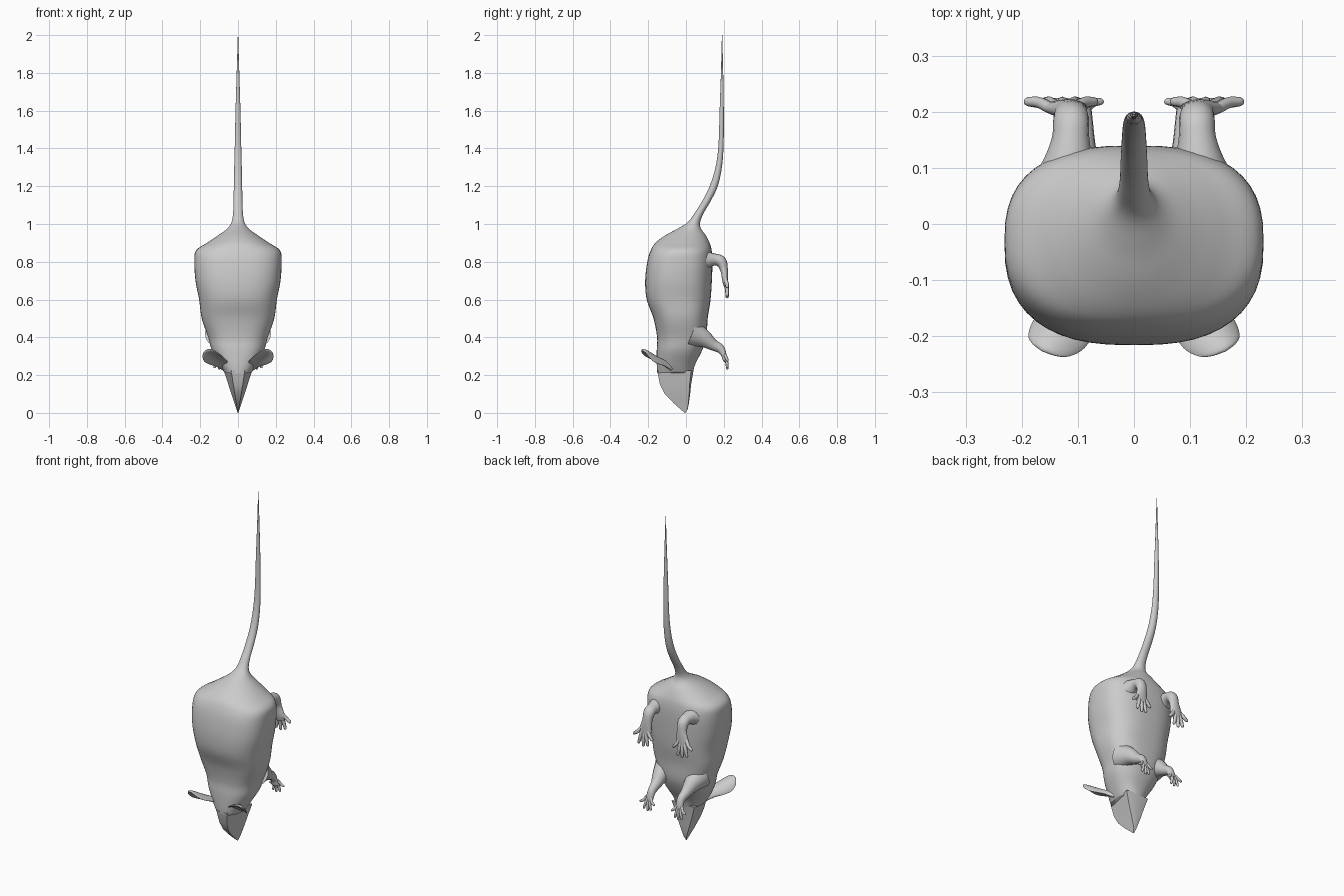
import bpy, bmesh, math
from mathutils import Vector

if "Cube" in bpy.data.objects:
    bpy.data.objects.remove(bpy.data.objects["Cube"])


def skin(name, rings, angle=60):
    """Bridge equal-length rings of points into a capped mesh."""
    bm = bmesh.new()
    vr = [[bm.verts.new(p) for p in r] for r in rings]
    n = len(vr[0])
    for a, b in zip(vr, vr[1:]):
        for i in range(n):
            bm.faces.new((a[i], a[(i + 1) % n], b[(i + 1) % n], b[i]))
    bm.faces.new(vr[0][::-1])
    bm.faces.new(vr[-1])
    bmesh.ops.recalc_face_normals(bm, faces=bm.faces)
    me = bpy.data.meshes.new(name)
    bm.to_mesh(me)
    bm.free()
    ob = bpy.data.objects.new(name, me)
    bpy.context.collection.objects.link(ob)
    for o in bpy.context.selected_objects:
        o.select_set(False)
    ob.select_set(True)
    bpy.context.view_layer.objects.active = ob
    if angle:
        bpy.ops.object.shade_smooth_by_angle(angle=math.radians(angle))
    return ob


def smooth(rows, steps=5):
    """Catmull-Rom interpolation of rows of numbers."""
    R = [Vector(r) for r in rows]
    R = [2 * R[0] - R[1]] + R + [2 * R[-1] - R[-2]]
    out = []
    for i in range(1, len(R) - 2):
        a, b, c, d = R[i - 1:i + 3]
        for k in range(steps):
            t = k / steps
            out.append(b + 0.5 * t * (c - a + t * (2 * a - 5 * b + 4 * c - d
                       + t * (3 * (b - c) + d - a))))
    return out + [R[-2]]


def tube(name, rows, sides=16):
    """Limb along rows of (x, y, z, rx, ry) with a rounded end."""
    pts = smooth(rows)
    rings = []
    for i, p in enumerate(pts):
        t = (Vector(pts[min(i + 1, len(pts) - 1)][:3]) - Vector(pts[max(i - 1, 0)][:3])).normalized()
        a = (Vector((1, 0, 0)) - t * t.x).normalized()
        b = t.cross(a)
        rings.append([Vector(p[:3]) + a * p[3] * math.cos(q) + b * p[4] * math.sin(q)
                      for q in (2 * math.pi * k / sides for k in range(sides))])
    end, t0, r0 = Vector(pts[-1][:3]), t, rings[-1]
    for q in (0.5, 1.0, 1.4):
        rings.append([end + (v - end) * math.cos(q) + t0 * pts[-1][4] * math.sin(q) for v in r0])
    return skin(name, rings)


# Body and tail: z, half width, y of back, y of belly, squareness
profile = [(.212, .072, -.152, .036, 2.4), (.26, .10, -.155, .05, 2.4),
           (.33, .138, -.155, .085, 2.4), (.40, .158, -.153, .108, 2.5),
           (.50, .192, -.172, .115, 2.6), (.60, .206, -.208, .13, 2.6),
           (.70, .225, -.216, .137, 2.6), (.80, .231, -.205, .14, 2.6),
           (.86, .222, -.187, .136, 2.4), (.90, .165, -.162, .125, 2.2),
           (.94, .105, -.11, .105, 2), (.975, .058, -.045, .08, 2),
           (1.01, .034, .01, .075, 2), (1.06, .026, .047, .095, 2),
           (1.12, .024, .085, .13, 2), (1.2, .022, .125, .168, 2),
           (1.3, .02, .156, .19, 2), (1.42, .017, .172, .199, 2),
           (1.6, .013, .178, .2, 2), (1.8, .007, .185, .197, 2),
           (2.0, .001, .19, .192, 2)]
rings = []
for z, w, y0, y1, e in smooth(profile):
    ring = []
    for k in range(48):
        q = 2 * math.pi * k / 48
        c, s = math.cos(q), math.sin(q)
        ring.append((w * math.copysign(abs(c) ** (2 / e), c),
                     (y0 + y1) / 2 + (y1 - y0) / 2 * math.copysign(abs(s) ** (2 / e), s), z))
    rings.append(ring)
skin("body_and_tail", rings)

# Faceted snout: z, top half width, bottom half width, y top, y bottom
snout = [(0, .001, .002, -.007, -.003), (.02, .004, .008, -.03, .009),
         (.05, .009, .018, -.064, .015), (.10, .017, .035, -.112, .022),
         (.15, .025, .051, -.138, .027), (.225, .036, .075, -.153, .04)]
skin("snout", [[(-t, a, z), (t, a, z), (w, b - .012 * z / .22, z), (0, b, z), (-w, b - .012 * z / .22, z)]
               for z, t, w, a, b in snout], 25)

# Paired legs with spread toes, and paired ears
hind = [(.125, .03, .79, .085, .08), (.117, .10, .807, .05, .05), (.113, .15, .812, .034, .032),
        (.112, .185, .80, .032, .03), (.114, .202, .755, .03, .02), (.122, .207, .70, .04, .015),
        (.126, .21, .675, .036, .011)]
fore = [(.105, .03, .42, .07, .075), (.103, .09, .395, .046, .05), (.098, .14, .362, .03, .031),
        (.096, .18, .34, .023, .024), (.097, .199, .31, .022, .015), (.1, .205, .28, .024, .01)]
hind_toes = [(.072, .66), (.10, .622), (.128, .615), (.158, .625), (.188, .67)]
fore_toes = [(.06, .277), (.08, .243), (.1, .236), (.124, .243), (.146, .277)]

d = Vector((.105, -.145, .09)).normalized()
wdir = Vector((.95, .5, -.31))
wdir = (wdir - d * wdir.dot(d)).normalized()
ndir = d.cross(wdir)
if ndir.z > 0:
    ndir = -ndir

for sx, side in ((1, "left"), (-1, "right")):
    for nm, leg, toes, base, r in (("hind", hind, hind_toes, (.126, .70), .0105),
                                   ("front", fore, fore_toes, (.1, .295), .008)):
        tube(f"{nm}_leg_{side}", [(sx * p[0],) + p[1:] for p in leg])
        bx, bz = base
        for i, (x, z) in enumerate(toes):
            rx = bx + (x - bx) * .35
            tube(f"{nm}_toe_{side}_{i + 1}",
                 [(sx * rx, .206, bz + abs(i - 2) * .006, r, r),
                  (sx * (rx + x) / 2, .216, (bz + z) / 2, r, r),
                  (sx * x, .218, z, r * .8, r * .8)], 8)
    # Cupped ear, lofted from its narrow base to its round tip
    ear = []
    for u, w, th in smooth([(0, .03, .018), (.05, .037, .014), (.1, .05, .01), (.145, .054, .009),
                            (.18, .042, .008), (.196, .024, .006), (.202, .004, .002)], 4):
        ring = []
        for k in range(24):
            q = 2 * math.pi * k / 24
            v = w * math.cos(q)
            p = Vector((.058, -.085, .235)) + d * u + wdir * v \
                + ndir * (th * math.sin(q) + 8 * v * v - .01)
            ring.append((sx * p.x, p.y, p.z))
        ear.append(ring)
    skin(f"ear_{side}", ear)
